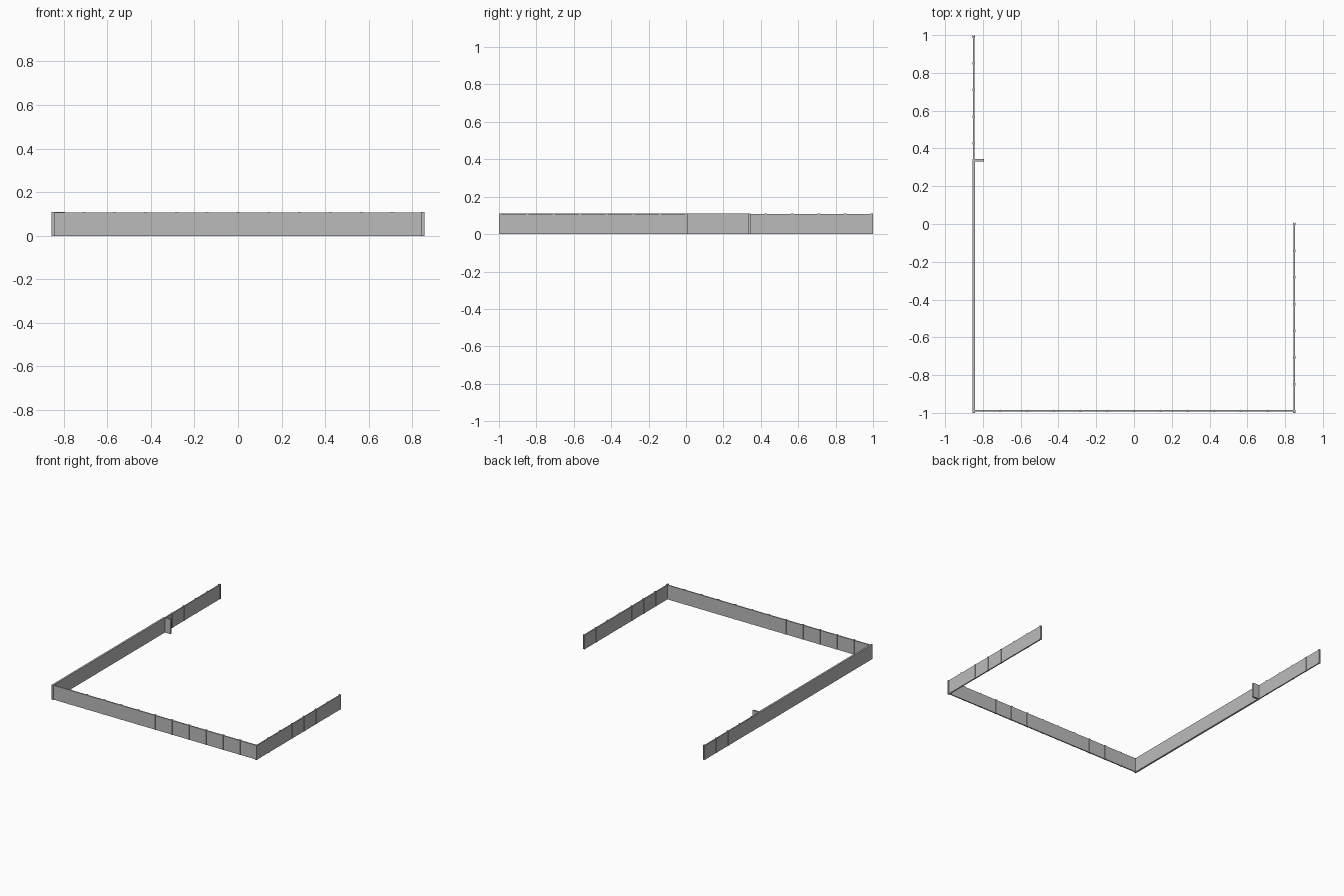
import bpy, bmesh
from mathutils import Matrix

if "Cube" in bpy.data.objects:
    bpy.data.objects.remove(bpy.data.objects["Cube"])

# Main dimensions
POST = 0.014      # post width and depth
FLANGE = 0.0022   # thickness of post flanges and web
PANEL = 0.009     # panel thickness
POST_H = 0.11
PANEL_H = 0.107
STEP = 0.1415     # post spacing
X = 0.848         # side fence centre line
Y = -0.990        # front fence centre line

grey = bpy.data.materials.new("concrete_grey")
grey.diffuse_color = (0.5, 0.5, 0.5, 1)
grey.use_nodes = True
grey.node_tree.nodes["Principled BSDF"].inputs["Base Color"].default_value = grey.diffuse_color


def finish(name, bm):
    mesh = bpy.data.meshes.new(name)
    bm.to_mesh(mesh)
    bm.free()
    mesh.materials.append(grey)
    obj = bpy.data.objects.new(name, mesh)
    bpy.context.collection.objects.link(obj)
    return obj


def box(name, x0, x1, y0, y1, h):
    bm = bmesh.new()
    m = (Matrix.Translation(((x0 + x1) / 2, (y0 + y1) / 2, h / 2))
         @ Matrix.Diagonal((x1 - x0, y1 - y0, h, 1)))
    bmesh.ops.create_cube(bm, size=1, matrix=m)
    return finish(name, bm)


def h_post(name, x, y, along_x):
    """H-section post whose slots hold the panels of a run along x or y."""
    p, w, f = POST / 2, FLANGE / 2, POST / 2 - FLANGE
    outline = [(-p, -p), (p, -p), (p, -f), (w, -f), (w, f), (p, f),
               (p, p), (-p, p), (-p, f), (-w, f), (-w, -f), (-p, -f)]
    if not along_x:
        outline = [(-b, a) for a, b in outline]
    bm = bmesh.new()
    face = bm.faces.new([bm.verts.new((x + a, y + b, 0)) for a, b in outline])
    out = bmesh.ops.extrude_face_region(bm, geom=[face])
    top = [v for v in out["geom"] if isinstance(v, bmesh.types.BMVert)]
    bmesh.ops.translate(bm, vec=(0, 0, POST_H), verts=top)
    bmesh.ops.recalc_face_normals(bm, faces=bm.faces)
    return finish(name, bm)


def fence(name, start, count, along_x, first_post=0, last_post=None):
    """Run of panels with a post at each joint."""
    last_post = count if last_post is None else last_post
    t, gap = PANEL / 2, FLANGE / 2
    for i in range(count + 1):
        x = start[0] + (i * STEP if along_x else 0)
        y = start[1] + (0 if along_x else i * STEP)
        if first_post <= i <= last_post:
            h_post(f"{name}_post", x, y, along_x)
        if i < count:
            if along_x:
                box(f"{name}_panel", x + gap, x + STEP - gap, y - t, y + t, PANEL_H)
            else:
                box(f"{name}_panel", x - t, x + t, y + gap, y + STEP - gap, PANEL_H)


# Front fence, sharing its ends with the side walls
fence("front_fence", (-6 * STEP, Y + 0.002), 12, True, 1, 11)

# Right fence with a solid corner post
box("corner_post", X - POST / 2, X + POST / 2, -1, -1 + POST, POST_H)
fence("right_fence", (X, Y), 7, False, 1)

# Left side: solid wall, return stub, then a short fence
box("left_wall", -X - POST / 2, -X + POST / 2, -1, 0.345, POST_H)
box("wall_stub", -X + POST / 2, -0.795, 0.331, 0.345, POST_H)
end = 1 - POST / 2
first = end - 4 * STEP
box("left_infill_panel", -X - PANEL / 2, -X + PANEL / 2, 0.345, first - FLANGE / 2, PANEL_H)
fence("left_fence", (-X, first), 4, False)
